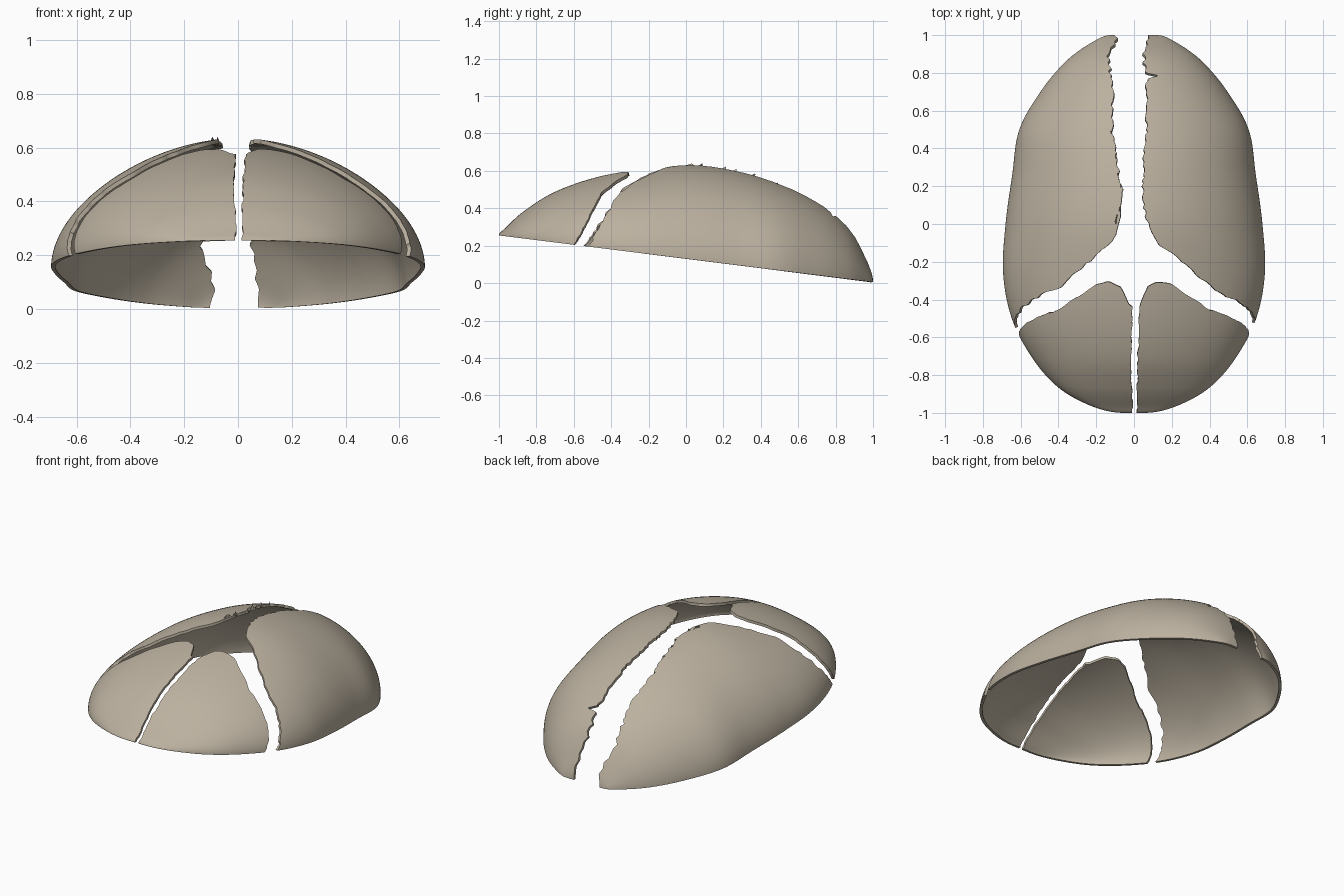
import bpy, bmesh, math, random

if "Cube" in bpy.data.objects:
    bpy.data.objects.remove(bpy.data.objects["Cube"])

# Dome shape at 13 stations from front (y=-1) to back (y=1), y = -cos(angle)
HALF_WIDTH = [.05, .22, .40, .54, .647, .693, .68, .645, .607, .49, .355, .215, .12]
CROWN_Z = [.255, .295, .385, .485, .56, .61, .635, .603, .532, .432, .30, .13, .005]
POWER = 1.08
THICK = .016


def base_z(y):
    return .13 - .125 * y


def station(table, y):
    """Smooth interpolation of a station table at y."""
    t = math.acos(max(-1, min(1, -y))) / math.pi * 12
    i = min(int(t), 11)
    f = t - i
    p1, p2 = table[i], table[i + 1]
    p0 = table[i - 1] if i > 0 else 2 * p1 - p2
    p3 = table[i + 2] if i < 11 else 2 * p2 - p1
    return p1 + .5 * f * (p2 - p0 + f * (2*p0 - 5*p1 + 4*p2 - p3 + f * (3*(p1 - p2) + p3 - p0)))


def lerp_points(points, x):
    if x <= points[0][0]:
        return points[0][1]
    for (a, fa), (b, fb) in zip(points, points[1:]):
        if x <= b:
            return fa + (fb - fa) * (x - a) / (b - a)
    return points[-1][1]


def make_noise(rng, step):
    vals = [rng.uniform(-1, 1) for _ in range(400)]

    def noise(x):
        t = (x + 1) / step
        i = int(t)
        return vals[i] + (vals[i + 1] - vals[i]) * (t - i)
    return noise


def suture_angle(xs, y):
    w = station(HALF_WIDTH, y)
    return math.acos(min(xs / w, .9) ** (1 / POWER))


def dome_point(side, y, ang):
    x = station(HALF_WIDTH, y) * max(math.cos(ang), 0) ** POWER
    h = max(station(CROWN_Z, y) - base_z(y), 0)
    return (side * x, y, base_z(y) + h * max(math.sin(ang), 0) ** POWER)


def bone(name, side, end, midline, cross, rough, seed, nu, nv):
    """Curved plate: midline = (y, x) edge, cross = (x, y) edge, end = far y."""
    rng = random.Random(seed)
    fine, coarse = make_noise(rng, .016), make_noise(rng, .06)
    edge = make_noise(rng, .03)
    # cross edge as a function of the fraction up the plate
    cross_u = [(math.acos(min(x / station(HALF_WIDTH, y), 1) ** (1 / POWER))
                / suture_angle(lerp_points(midline, y), y), y) for x, y in cross]
    cross_u[0] = (0, cross[0][1])
    bm = bmesh.new()
    rows = []
    for j in range(nv + 1):
        s = j / nv
        row = []
        for i in range(nu + 1):
            u = i / nu
            yc = lerp_points(cross_u, u) + edge(u) * .7 * rough * min(1, u * 8)
            y = end + (yc - end) * s * s
            xs = lerp_points(midline, y)
            a0 = suture_angle(xs, y)
            amp = rough * (1 + 1.8 * max(0, y - .72) / .28)
            jag = amp * (.6 * fine(y) + .7 * coarse(y))
            a1 = suture_angle(max(xs + jag, .006), y)
            row.append(bm.verts.new(dome_point(side, y, a0 * u + (a1 - a0) * u ** 4)))
        rows.append(row)
    for r0, r1 in zip(rows, rows[1:]):
        for i in range(nu):
            bm.faces.new((r0[i], r0[i + 1], r1[i + 1], r1[i]))
    bm.normal_update()
    if sum(f.normal.z * f.calc_area() for f in bm.faces) < 0:
        bmesh.ops.reverse_faces(bm, faces=bm.faces[:])
    me = bpy.data.meshes.new(name)
    bm.to_mesh(me)
    bm.free()
    ob = bpy.data.objects.new(name, me)
    bpy.context.collection.objects.link(ob)
    sol = ob.modifiers.new("thickness", 'SOLIDIFY')
    sol.thickness = THICK
    sol.offset = -1
    mat = bpy.data.materials.get("bone") or bpy.data.materials.new("bone")
    mat.diffuse_color = (.50, .44, .35, 1)
    mat.use_nodes = True
    mat.node_tree.nodes["Principled BSDF"].inputs["Base Color"].default_value = mat.diffuse_color
    me.materials.append(mat)
    bpy.ops.object.select_all(action='DESELECT')
    ob.select_set(True)
    bpy.context.view_layer.objects.active = ob
    bpy.ops.object.modifier_apply(modifier=sol.name)
    bpy.ops.object.shade_smooth_by_angle(angle=math.radians(40))


# Front plates
front_cross = [(.61, -.60), (.4, -.455), (.27, -.37), (.2, -.32), (.13, -.305), (.07, -.335), (.02, -.44)]
bone("front_plate_right", 1, -1, [(-1, .012), (-.75, .022), (-.44, .03)], front_cross, .006, 1, 60, 110)
bone("front_plate_left", -1, -1, [(-1, .008), (-.75, .016), (-.44, .012)], front_cross, .006, 2, 60, 110)

# Rear plates
bone("rear_plate_right", 1, 1,
     [(0, .065), (.2, .045), (.5, .068), (.7, .06), (.77, .07), (.785, .13), (.8, .07), (1, .065)],
     [(.61, -.525), (.43, -.355), (.25, -.2), (.13, -.1), (.065, .02)], .012, 3, 80, 240)
bone("rear_plate_left", -1, 1,
     [(.08, .065), (.2, .065), (.35, .09), (.5, .11), (.7, .11), (.85, .13), (1, .1)],
     [(.61, -.55), (.39, -.33), (.235, -.2), (.1, -.06), (.065, .08)], .012, 4, 80, 240)
